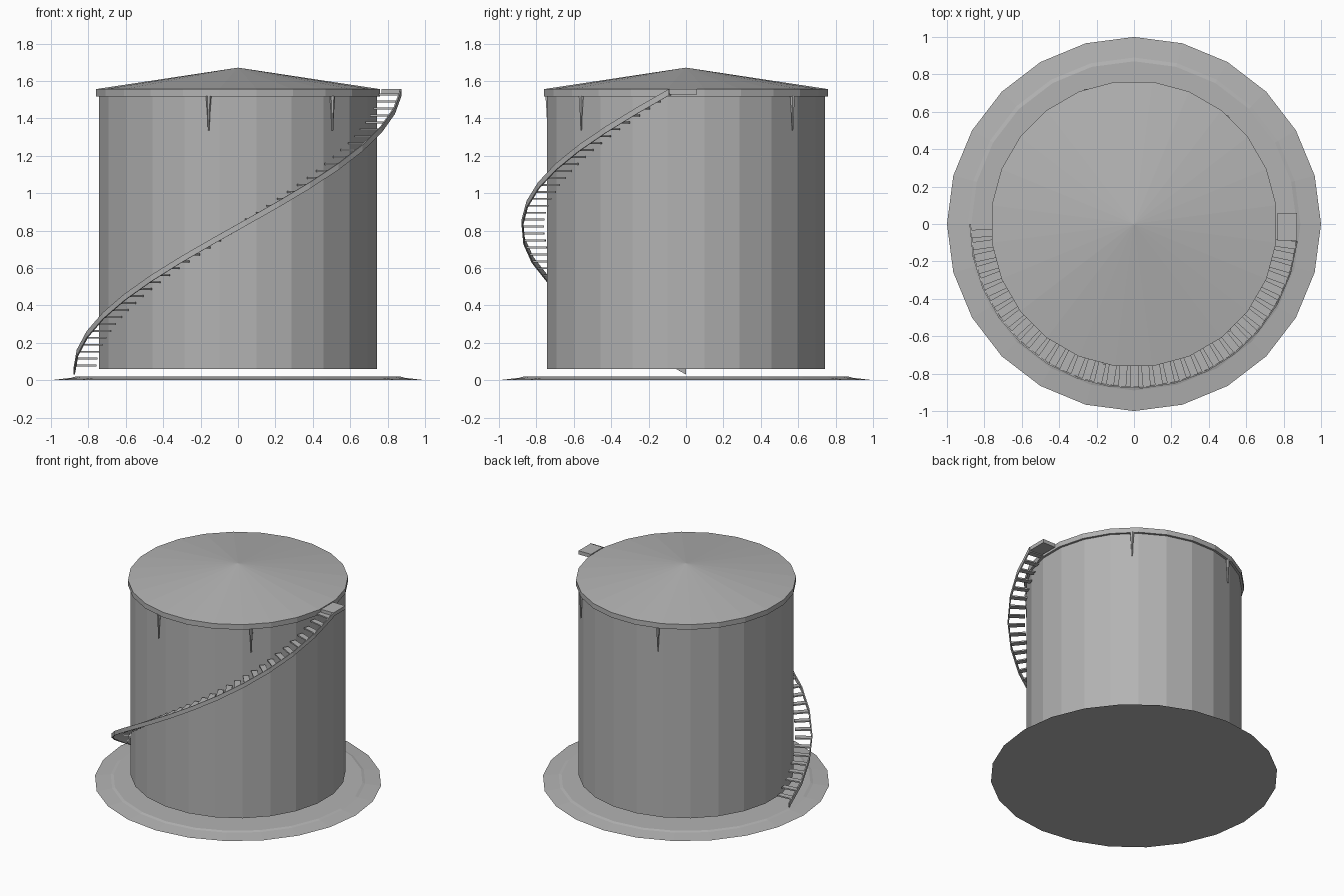
import bpy, bmesh
from math import cos, sin, radians, pi
from mathutils import Matrix

cube = bpy.data.objects.get("Cube")
if cube:
    bpy.data.objects.remove(cube)

# Single material
grey = bpy.data.materials.new("neutral_grey")
grey.use_nodes = True
colour = (0.45, 0.45, 0.45, 1)
grey.diffuse_color = colour
grey.node_tree.nodes["Principled BSDF"].inputs["Base Color"].default_value = colour


def finish(name, bm):
    bmesh.ops.recalc_face_normals(bm, faces=bm.faces)
    mesh = bpy.data.meshes.new(name)
    bm.to_mesh(mesh)
    bm.free()
    mesh.materials.append(grey)
    obj = bpy.data.objects.new(name, mesh)
    bpy.context.collection.objects.link(obj)
    return obj


def lathe(name, profile, sides=24, offset=0.0):
    """Revolve (radius, z) points into a closed faceted solid."""
    bm = bmesh.new()
    rings = []
    for r, z in profile:
        if r == 0:
            rings.append([bm.verts.new((0, 0, z))] * sides)
        else:
            angles = [radians(offset) + 2 * pi * i / sides for i in range(sides)]
            rings.append([bm.verts.new((r * cos(a), r * sin(a), z)) for a in angles])
    for low, high in zip(rings, rings[1:]):
        for i in range(sides):
            j = (i + 1) % sides
            bm.faces.new(dict.fromkeys((low[i], low[j], high[j], high[i])))
    for ring in (rings[0], rings[-1]):
        if ring[0] is not ring[1]:
            bm.faces.new(ring)
    return finish(name, bm)


def add_box(bm, size, matrix):
    bmesh.ops.create_cube(bm, size=1, matrix=matrix @ Matrix.Diagonal((*size, 1)))


# Ground pad, tank wall and shallow conical roof
lathe("base_pad", [(1.0, 0), (0.89, 0.013), (0.87, 0.019)])
lathe("tank_wall", [(0.75, 0.06), (0.75, 1.52)], offset=7.5)
lathe("roof", [(0.767, 1.517), (0.767, 1.556), (0, 1.671)], offset=7.5)

# Tapered spikes hanging under the roof rim
for n, angle in enumerate((-102, -48, 49, 110)):
    spike = lathe(f"rim_spike_{n + 1}",
                  [(0.004, 1.335), (0.008, 1.43), (0.015, 1.52)], sides=6)
    a = radians(angle)
    spike.location = (0.755 * cos(a), 0.755 * sin(a), 0)

# Stair dimensions
START, END = 180, 354
Z_LOW, Z_HIGH = 0.03, 1.522
INNER, OUTER = 0.76, 0.88


def stair_z(angle):
    return Z_LOW + (Z_HIGH - Z_LOW) * (angle - START) / (END - START)


# Outer stringer: thin helical band
bm = bmesh.new()
previous = None
SEGMENTS = 15
for i in range(SEGMENTS + 1):
    angle = START + (END - START) * i / SEGMENTS
    a, z = radians(angle), stair_z(angle)
    corners = [(OUTER, z), (OUTER, z + 0.034), (OUTER - 0.008, z + 0.034), (OUTER - 0.008, z)]
    section = [bm.verts.new((r * cos(a), r * sin(a), h)) for r, h in corners]
    if previous:
        for k in range(4):
            m = (k + 1) % 4
            bm.faces.new((previous[k], previous[m], section[m], section[k]))
    else:
        bm.faces.new(section)
    previous = section
bm.faces.new(previous)
finish("stair_stringer", bm)

# Stair treads
bm = bmesh.new()
TREADS = 40
for i in range(TREADS):
    angle = START + 3.5 + (END - START - 5) * i / (TREADS - 1)
    place = (Matrix.Rotation(radians(angle), 4, "Z")
             @ Matrix.Translation(((INNER + 0.87) / 2, 0, stair_z(angle) + 0.018)))
    add_box(bm, (0.87 - INNER, 0.042, 0.01), place)
finish("stair_treads", bm)

# Top landing
bm = bmesh.new()
add_box(bm, (0.105, 0.145, 0.028), Matrix.Translation((0.82, -0.015, 1.542)))
finish("stair_landing", bm)
